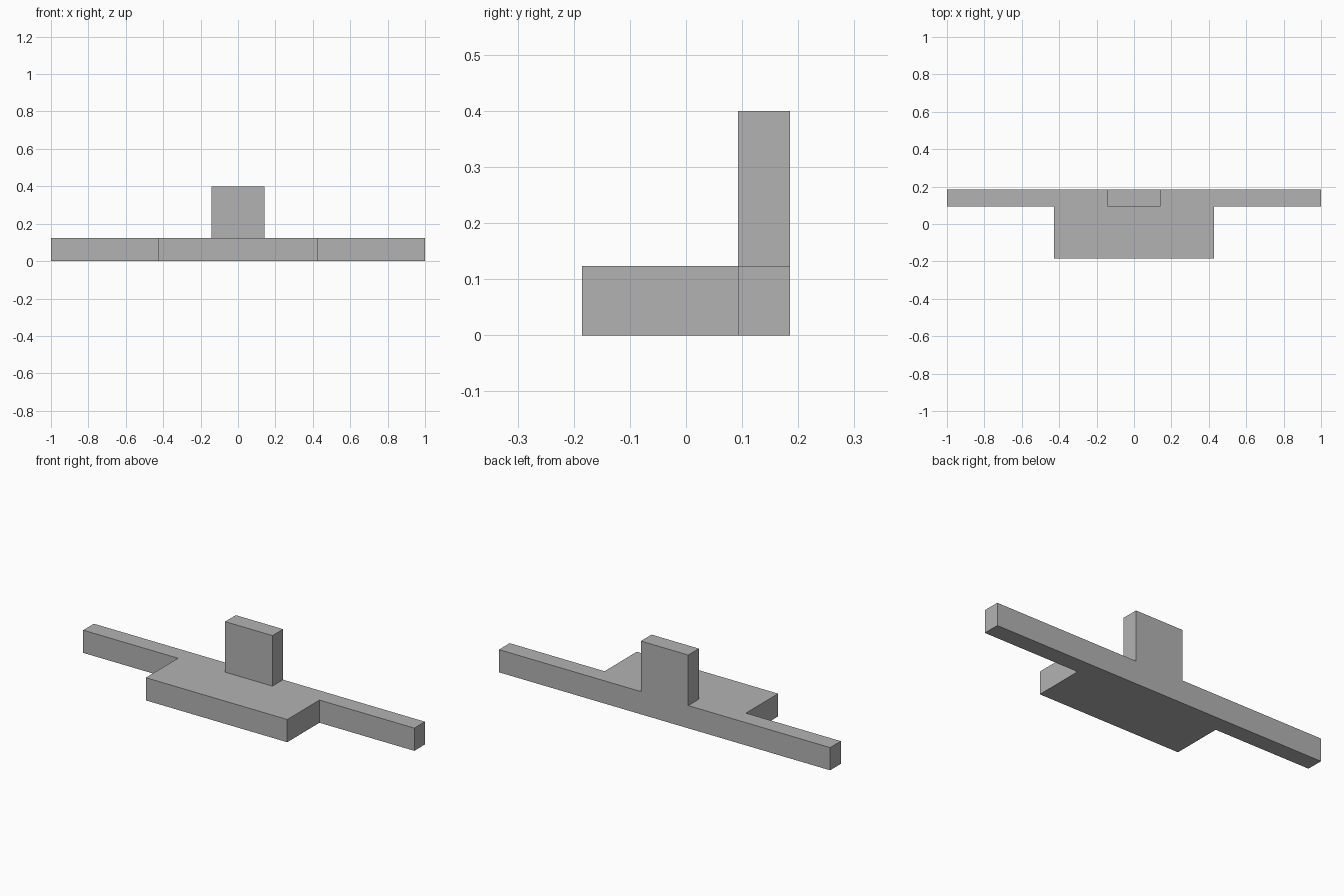
import bpy
import bmesh

default = bpy.data.objects.get("Cube")
if default:
    bpy.data.objects.remove(default, do_unlink=True)

# Main dimensions
ARM_X, BLOCK_X, TAB_X = 1.0, 0.427, 0.143
BACK_Y, STEP_Y, FRONT_Y = 0.185, 0.093, -0.185
BASE_H, TAB_H = 0.124, 0.4

grey = bpy.data.materials.new("plain grey")
grey.use_nodes = True
colour = (0.45, 0.45, 0.45, 1)
grey.diffuse_color = colour
grey.node_tree.nodes["Principled BSDF"].inputs["Base Color"].default_value = colour


def raise_faces(bm, faces, height):
    """Extrude faces straight up and return the new top faces."""
    geom = bmesh.ops.extrude_face_region(bm, geom=faces)["geom"]
    verts = [g for g in geom if isinstance(g, bmesh.types.BMVert)]
    bmesh.ops.translate(bm, verts=verts, vec=(0, 0, height))
    return [g for g in geom if isinstance(g, bmesh.types.BMFace)]


bm = bmesh.new()

# Footprint: a T with a notch at the back that the tab patch fills
half = [(TAB_X, STEP_Y), (TAB_X, BACK_Y), (ARM_X, BACK_Y),
        (ARM_X, STEP_Y), (BLOCK_X, STEP_Y), (BLOCK_X, FRONT_Y)]
right = [bm.verts.new((-x, y, 0)) for x, y in half]
left = [bm.verts.new((x, y, 0)) for x, y in half]
plate = bm.faces.new(left + right[::-1])
tab = bm.faces.new((left[0], left[1], right[1], right[0]))

# Base with its two side arms, then the upright tab
tops = raise_faces(bm, [plate, tab], BASE_H)
tab_top = min(tops, key=lambda f: f.calc_area())
raise_faces(bm, [tab_top], TAB_H - BASE_H)
bmesh.ops.recalc_face_normals(bm, faces=bm.faces)

mesh = bpy.data.meshes.new("base_with_upright_tab")
bm.to_mesh(mesh)
bm.free()
mesh.materials.append(grey)
body = bpy.data.objects.new("base_with_upright_tab", mesh)
bpy.context.collection.objects.link(body)
